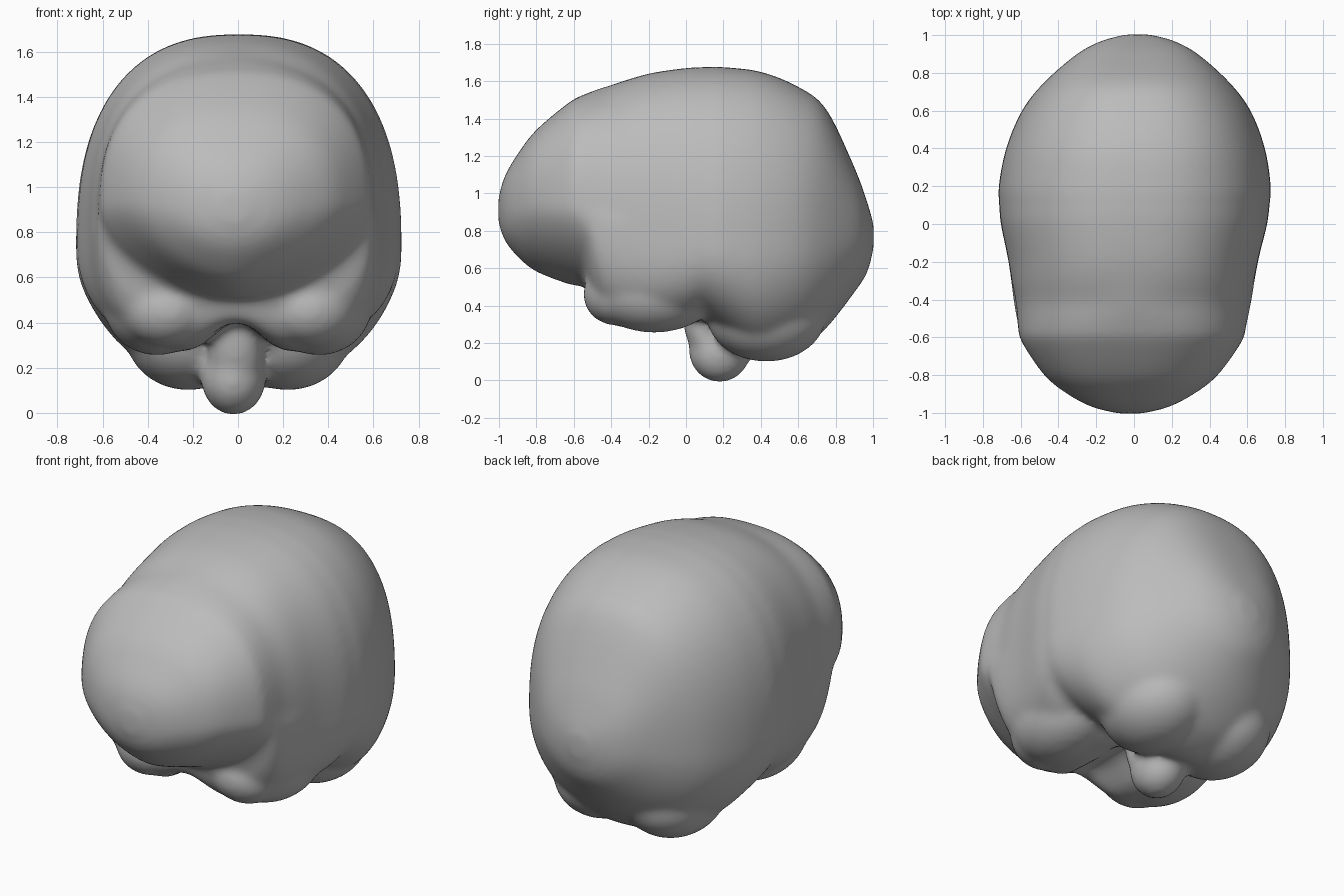
import bpy, bmesh, math
from mathutils import Vector, Matrix

cube = bpy.data.objects.get("Cube")
if cube:
    bpy.data.objects.remove(cube)

grey = bpy.data.materials.new("plain grey")
grey.use_nodes = True
colour = (0.5, 0.5, 0.5, 1)
grey.diffuse_color = colour
grey.node_tree.nodes["Principled BSDF"].inputs["Base Color"].default_value = colour

# Stations: y, half width, top, bottom, height of widest point, squareness below
STATIONS = [
    (-1.004, .06, .97, .85, .91, 2), (-.97, .2, 1.09, .75, .91, 1.9),
    (-.9, .335, 1.21, .66, .92, 1.7), (-.8, .46, 1.34, .58, .93, 1.6),
    (-.62, .585, 1.49, .51, .92, 1.6), (-.54, .605, 1.53, .48, .9, 1.8),
    (-.49, .615, 1.55, .36, .88, 2.5), (-.4, .63, 1.58, .28, .85, 2.9),
    (-.2, .66, 1.64, .255, .8, 3), (0, .705, 1.67, .28, .77, 2.8),
    (.1, .715, 1.675, .31, .75, 2.6), (.2, .72, 1.675, .24, .73, 2.4),
    (.4, .685, 1.65, .11, .72, 2.2), (.6, .605, 1.57, .155, .73, 2.1),
    (.75, .49, 1.45, .28, .75, 2.1), (.9, .32, 1.14, .47, .77, 2),
    (.97, .19, .95, .58, .77, 2), (1.004, .06, .83, .71, .77, 2)]


def catmull(a, b, c, d, t):
    return [.5 * (2*q + (r - p)*t + (2*p - 5*q + 4*r - s)*t*t + (3*q - p - 3*r + s)*t**3)
            for p, q, r, s in zip(a, b, c, d)]


def section(bm, row, sides=80):
    y, w, top, bottom, mid, square = row
    # shallow coronal groove, and the cleft between the temporal lobes
    groove = .016 * math.exp(-((y + .42) / .09) ** 2)
    cleft = .15 * math.exp(-((y + .22) / .27) ** 4)
    ring = []
    for i in range(sides):
        a = 2 * math.pi * i / sides
        c, s = math.cos(a), math.sin(a)
        n = 2.45 if s > 0 else square
        r = (abs(c) ** n + abs(s) ** n) ** (-1 / n)
        x = w * r * c
        if s > 0:
            x *= 1 - groove
            z = mid + (top - mid) * r * s * (1 - groove * min(1, 2.5 * abs(c)))
        else:
            z = mid + (mid - bottom) * r * s + cleft * math.exp(-(x / .14) ** 2) * abs(s)
        ring.append(bm.verts.new((x + .02 * y, y, z)))
    return ring


# Main body lofted from front to back
bm = bmesh.new()
rings = []
steps = 5
last = len(STATIONS) - 1
for k in range(last):
    pts = [STATIONS[min(last, max(0, k + j))] for j in (-1, 0, 1, 2)]
    for j in range(steps):
        rings.append(section(bm, catmull(*pts, j / steps)))
rings.append(section(bm, STATIONS[-1]))
for a, b in zip(rings, rings[1:]):
    for i in range(len(a)):
        j = (i + 1) % len(a)
        bm.faces.new((a[i], a[j], b[j], b[i]))
bm.faces.new(rings[0])
bm.faces.new(rings[-1])


def lobe(centre, radii, tilt=0, turn=0):
    m = (Matrix.Translation(Vector(centre)) @ Matrix.Rotation(turn, 4, 'Z')
         @ Matrix.Rotation(tilt, 4, 'X') @ Matrix.Diagonal((*radii, 1)))
    bmesh.ops.create_uvsphere(bm, u_segments=40, v_segments=24, radius=1, matrix=m)


for side in (-1, 1):
    # temporal lobe and its forward pole
    lobe((side * .36, -.17, .48), (.235, .34, .225))
    lobe((side * .33, -.38, .46), (.2, .165, .165), turn=side * .35)
    # cerebellar hemisphere
    lobe((side * .22, .43, .35), (.28, .32, .25))

# brain stem
lobe((-.02, .18, .155), (.145, .165, .165))
lobe((-.01, .1, .25), (.12, .1, .22), tilt=.35)

bmesh.ops.recalc_face_normals(bm, faces=bm.faces)
mesh = bpy.data.meshes.new("brain")
bm.to_mesh(mesh)
bm.free()
brain = bpy.data.objects.new("brain", mesh)
bpy.context.collection.objects.link(brain)
mesh.materials.append(grey)
bpy.context.view_layer.objects.active = brain
brain.select_set(True)

# Fuse the lobes into one soft skin
remesh = brain.modifiers.new("fuse", 'REMESH')
remesh.mode = 'VOXEL'
remesh.voxel_size = .02
soften = brain.modifiers.new("soften", 'SMOOTH')
soften.factor = .5
soften.iterations = 14
for name in ("fuse", "soften"):
    bpy.ops.object.modifier_apply(modifier=name)
bpy.ops.object.shade_smooth()
